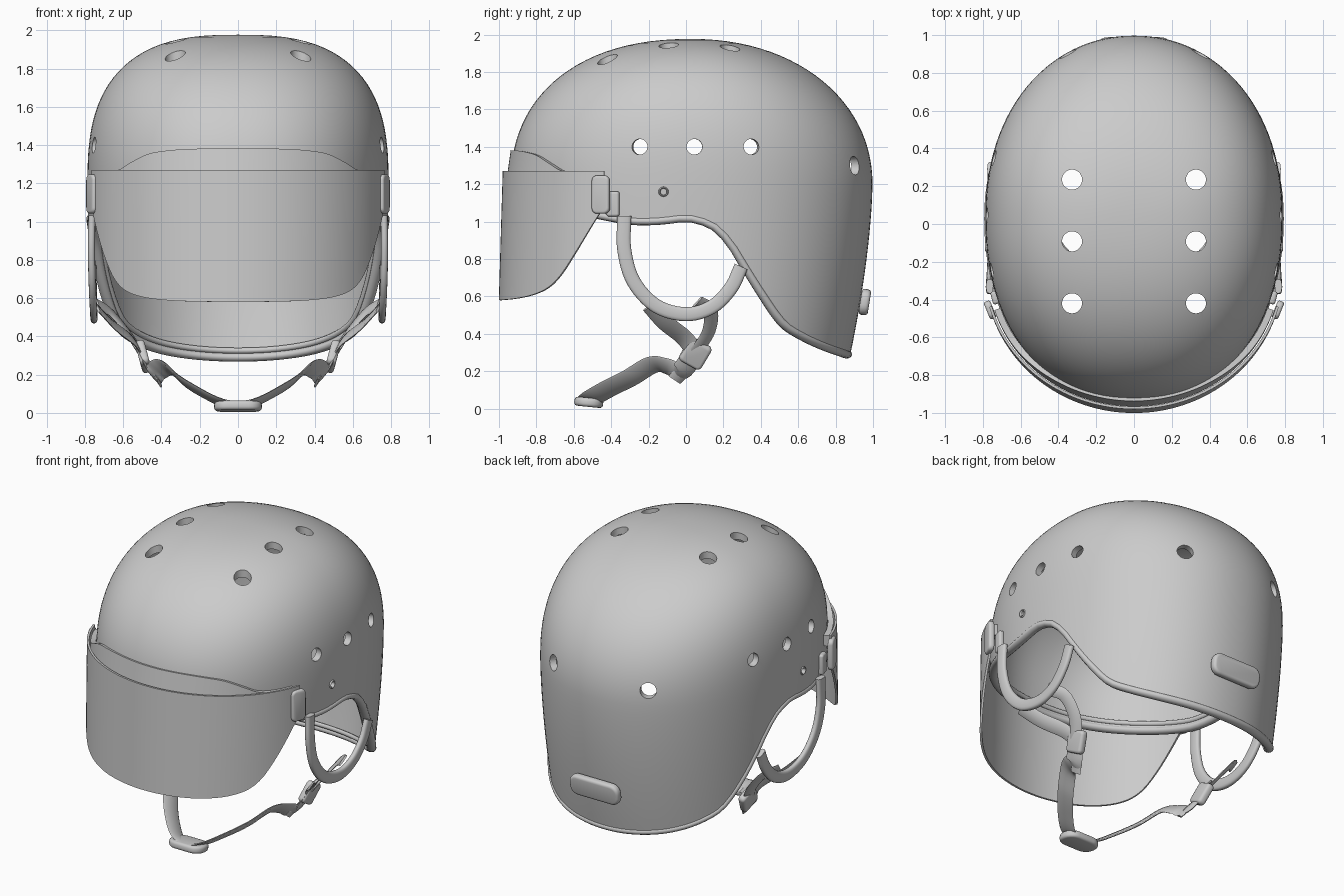
import bpy, bmesh
from math import sin, cos, pi, radians
from mathutils import Vector, Matrix

if "Cube" in bpy.data.objects:
    bpy.data.objects.remove(bpy.data.objects["Cube"])

grey = bpy.data.materials.new("plain_grey")
grey.use_nodes = True
grey.diffuse_color = (0.6, 0.6, 0.6, 1)
grey.node_tree.nodes["Principled BSDF"].inputs["Base Color"].default_value = (0.6, 0.6, 0.6, 1)


def add_object(name, bm, recalc=True):
    if recalc:
        bmesh.ops.recalc_face_normals(bm, faces=bm.faces)
    mesh = bpy.data.meshes.new(name)
    bm.to_mesh(mesh)
    bm.free()
    mesh.materials.append(grey)
    obj = bpy.data.objects.new(name, mesh)
    bpy.context.collection.objects.link(obj)
    return obj


def finish(obj, mirror=False, angle=40):
    """Mirror if asked, apply all modifiers and shade smooth."""
    if mirror:
        obj.modifiers.new("Mirror", "MIRROR").use_clip = True
    bpy.ops.object.select_all(action="DESELECT")
    obj.select_set(True)
    bpy.context.view_layer.objects.active = obj
    for mod in list(obj.modifiers):
        bpy.ops.object.modifier_apply(modifier=mod.name)
    bpy.ops.object.shade_smooth_by_angle(angle=radians(angle))


def smooth(points, steps=6):
    """Catmull-Rom curve through the points."""
    p = [Vector(q) for q in points]
    p = [2 * p[0] - p[1]] + p + [2 * p[-1] - p[-2]]
    out = []
    for a, b, c, d in zip(p, p[1:], p[2:], p[3:]):
        for k in range(steps):
            t = k / steps
            out.append(0.5 * (2 * b + (c - a) * t + (2 * a - 5 * b + 4 * c - d) * t**2
                              + (3 * b - a - 3 * c + d) * t**3))
    return out + [p[-2]]


def lookup(curve, x):
    """Height of a 2D curve at x."""
    if x <= curve[0].x:
        return curve[0].y
    for a, b in zip(curve, curve[1:]):
        if a.x <= x <= b.x:
            return a.y + (b.y - a.y) * (x - a.x) / max(b.x - a.x, 1e-6)
    return curve[-1].y


def signed_power(v, power):
    return abs(v)**power * (1 if v > 0 else -1)


def strip(name, path, width, thick, normal, mirror=False, closed=False, sides=12, power=1.0):
    """Sweep a rounded section along a path; normal is the thin direction."""
    bm, rings, n = bmesh.new(), [], len(path)
    for i, p in enumerate(path):
        before = path[i - 1] if closed or i else p
        after = path[(i + 1) % n] if closed or i < n - 1 else p
        tangent = (after - before).normalized()
        across = tangent.cross(Vector(normal)).normalized()
        out = across.cross(tangent)
        ring = []
        for k in range(sides):
            c, s = [signed_power(f(2 * pi * k / sides), power) for f in (cos, sin)]
            ring.append(bm.verts.new(p + across * c * width / 2 + out * s * thick / 2))
        rings.append(ring)
    for i in range(n if closed else n - 1):
        a, b = rings[i], rings[(i + 1) % n]
        for k in range(sides):
            m = (k + 1) % sides
            bm.faces.new((a[k], a[m], b[m], b[k]))
    if not closed:
        bm.faces.new(rings[0])
        bm.faces.new(rings[-1])
    finish(add_object(name, bm), mirror, 50)


def rounded_box(name, centre, size, bevel, rotation=(0, 0, 0), mirror=False):
    bm = bmesh.new()
    turn = Matrix.Identity(3)
    for axis, value in zip("XYZ", rotation):
        turn = Matrix.Rotation(value, 3, axis) @ turn
    bmesh.ops.create_cube(bm, size=1)
    bmesh.ops.scale(bm, vec=size, verts=bm.verts)
    thin = min(range(3), key=lambda i: size[i])
    corners = [e for e in bm.edges if abs((e.verts[0].co - e.verts[1].co)[thin]) > 0.001]
    bmesh.ops.bevel(bm, geom=corners, offset=bevel, segments=5, profile=0.5, affect="EDGES")
    rims = [e for e in bm.edges if abs((e.verts[0].co - e.verts[1].co)[thin]) < 0.001]
    bmesh.ops.bevel(bm, geom=rims, offset=size[thin] * 0.35, segments=3, profile=0.5, affect="EDGES")
    bmesh.ops.transform(bm, matrix=Matrix.Translation(centre) @ turn.to_4x4(), verts=bm.verts)
    finish(add_object(name, bm), mirror)


# Shell: an oval dome whose lower edge follows a side-view curve
EDGE = smooth([(-.94, 1.12), (-.7, 1.08), (-.45, 1.03), (-.3, 1.005), (-.15, 1.005), (0, 1.02), (.1, 1.0),
               (.18, .955), (.26, .86), (.33, .745), (.44, .575), (.53, .455), (.63, .39), (.75, .335), (.88, .29)])
SHOULDER, RISE = 1.2, 0.777


def shell_point(theta, z):
    if z >= SHOULDER:
        u = min((z - SHOULDER) / RISE, 1)
        n = 2.17 - 0.08 * cos(theta)
        wx, wy = (1 - u**2.7)**(1 / 2.7), (1 - u**n)**(1 / n)
    else:
        drop = ((SHOULDER - z) / 0.9)**1.6
        wx, wy = 1 - 0.05 * drop, 1 - 0.12 * drop
    plan = 2 / (2.16 - 0.06 * cos(theta))
    return Vector((0.787 * wx * signed_power(sin(theta), plan),
                   0.03 + 0.967 * wy * signed_power(cos(theta), plan), z))


COLS, LOW, HIGH = 112, 14, 26
bm, columns, rim = bmesh.new(), [], []
apex = bm.verts.new((0, 0.03, SHOULDER + RISE))
for i in range(COLS):
    theta = 2 * pi * i / COLS
    base = 1.0
    for _ in range(15):
        base = lookup(EDGE, shell_point(theta, base).y)
    heights = [base + (SHOULDER - base) * j / LOW for j in range(LOW)]
    heights += [SHOULDER + RISE * sin(pi / 2 * j / HIGH) for j in range(HIGH)]
    columns.append([bm.verts.new(shell_point(theta, z)) for z in heights])
    rim.append(shell_point(theta, base))
for a, b in zip(columns, columns[1:] + columns[:1]):
    for j in range(LOW + HIGH - 1):
        bm.faces.new((a[j], a[j + 1], b[j + 1], b[j]))
    bm.faces.new((a[-1], apex, b[-1]))
shell = add_object("helmet_shell", bm, recalc=False)
solid = shell.modifiers.new("Thickness", "SOLIDIFY")
solid.thickness, solid.offset = 0.045, -1

# Vent holes in the crown, sides and back
bm = bmesh.new()


def drill(centre, direction, radius, depth=0.5):
    turn = Vector(direction).to_track_quat("Z", "Y").to_matrix().to_4x4()
    bmesh.ops.create_cone(bm, cap_ends=True, segments=28, radius1=radius, radius2=radius,
                          depth=depth, matrix=Matrix.Translation(centre) @ turn)


for side in (1, -1):
    for y in (.235, -.092, -.42):
        drill((side * .328, y, 1.9), (0, 0, 1), .053)
    for y in (-.25, .045, .355):
        drill((side * .77, y, 1.4), (side, y * .6, 0), .042)
    drill((side * .355, .91, 1.3), (side * .42, .9, 0), .05)
    drill((side * .785, -.12, 1.16), (1, 0, 0), .018, .05)
cutter = add_object("vent_cutter", bm)
cutter.hide_render = True
cut = shell.modifiers.new("Vents", "BOOLEAN")
cut.object, cut.operation, cut.solver = cutter, "DIFFERENCE", "EXACT"
finish(shell)
bpy.data.objects.remove(cutter)

# Rolled trim along the shell edge, with a thin inner bead


def inset_rim(inset, lift):
    return [p - Vector((p.x, p.y, 0)).normalized() * inset + Vector((0, 0, lift)) for p in rim]


strip("edge_trim", inset_rim(.02, 0), .058, .045, (0, 0, 1), closed=True)
strip("inner_bead", inset_rim(.05, .035), .025, .03, (0, 0, 1), closed=True, sides=8)

# Rivet rings on the sides
ring = [Vector((.781, -.12 + .022 * cos(a), 1.16 + .022 * sin(a))) for a in [2 * pi * k / 20 for k in range(20)]]
strip("side_rivet", ring, .01, .014, (1, 0, 0), mirror=True, closed=True, sides=8)


def curved_sheet(name, a, b, spread, bottom, top, lean, thick):
    """Upright sheet bent round the front on an ellipse, leaning out towards its foot."""
    bm, cols, rows = bmesh.new(), [], 10
    for i in range(65):
        ang = radians(spread) * (i / 32 - 1)
        x, y = a * sin(ang), -.25 - b * cos(ang)
        low, high = bottom(x, y), top(x, y)
        zs = [low + (high - low) * j / rows for j in range(rows + 1)]
        cols.append([bm.verts.new((x, y - lean * (1.27 - z) * cos(ang), z)) for z in zs])
    for p, q in zip(cols, cols[1:]):
        for j in range(rows):
            bm.faces.new((p[j], q[j], q[j + 1], p[j + 1]))
    obj = add_object(name, bm, recalc=False)
    mod = obj.modifiers.new("Thickness", "SOLIDIFY")
    mod.thickness, mod.offset = thick, -1
    finish(obj)


# Face visor and the brow strip behind its upper edge
VISOR = smooth([(-.98, .58), (-.9, .588), (-.81, .608), (-.73, .645), (-.665, .71), (-.595, .82),
                (-.47, 1.03), (-.4, 1.12)])
BROW = smooth([(0, 1.382), (.25, 1.38), (.4, 1.368), (.48, 1.35), (.56, 1.31), (.64, 1.265), (.78, 1.25)])
curved_sheet("face_visor", .793, .73, 75, lambda x, y: lookup(VISOR, y), lambda x, y: 1.27, .03, .014)
curved_sheet("brow_strip", .772, .703, 73, lambda x, y: 1.18, lambda x, y: lookup(BROW, abs(x)), .14, .034)

# Visor clips and their anchors on the shell
rounded_box("visor_clip", (.762, -.455, 1.145), (.036, .1, .205), .03, (0, 0, -.38), True)
rounded_box("clip_anchor", (.736, -.39, 1.095), (.036, .07, .135), .015, (0, 0, -.25), True)

# Ear loops
loop = smooth([(.764, -.33, 1.03), (.766, -.33, .85), (.762, -.28, .68), (.756, -.16, .55), (.753, 0, .505),
               (.754, .14, .545), (.757, .24, .645), (.758, .295, .76)])
strip("ear_loop", loop, .075, .038, (1, 0, 0), True, sides=16, power=.7)

# Chin harness: two side straps meet at a buckle, one strap runs to the chin pad
strip("front_side_strap", smooth([(.735, -.19, .55), (.65, -.11, .46), (.55, -.01, .38), (.5, .05, .3)]),
      .095, .014, (.9, 0, -.4), True, sides=8, power=.5)
strip("back_side_strap", smooth([(.735, .06, .57), (.66, .13, .52), (.57, .12, .41), (.5, .05, .3)]),
      .08, .014, (.7, .3, -.5), True, sides=8, power=.5)
strip("chin_strap", smooth([(.5, .04, .29), (.45, -.03, .2), (.42, -.1, .225), (.37, -.18, .235),
                            (.29, -.3, .165), (.2, -.41, .11), (.1, -.5, .06), (0, -.53, .042)]),
      .12, .014, (.75, -.05, -.65), True, sides=8, power=.5)
strip("strap_tail", smooth([(.48, .03, .26), (.44, -.02, .2), (.41, -.06, .155)]),
      .08, .014, (.8, 0, -.4), True, sides=8, power=.5)
rounded_box("strap_buckle", (.495, .05, .295), (.05, .135, .145), .025, (radians(-30), radians(15), 0), True)
rounded_box("chin_pad", (0, -.52, .034), (.25, .155, .048), .07, (-.1, 0, 0))

# Raised plate low on the back
rounded_box("back_plate", (0, .956, .57), (.36, .05, .14), .055, (-.16, 0, 0))
